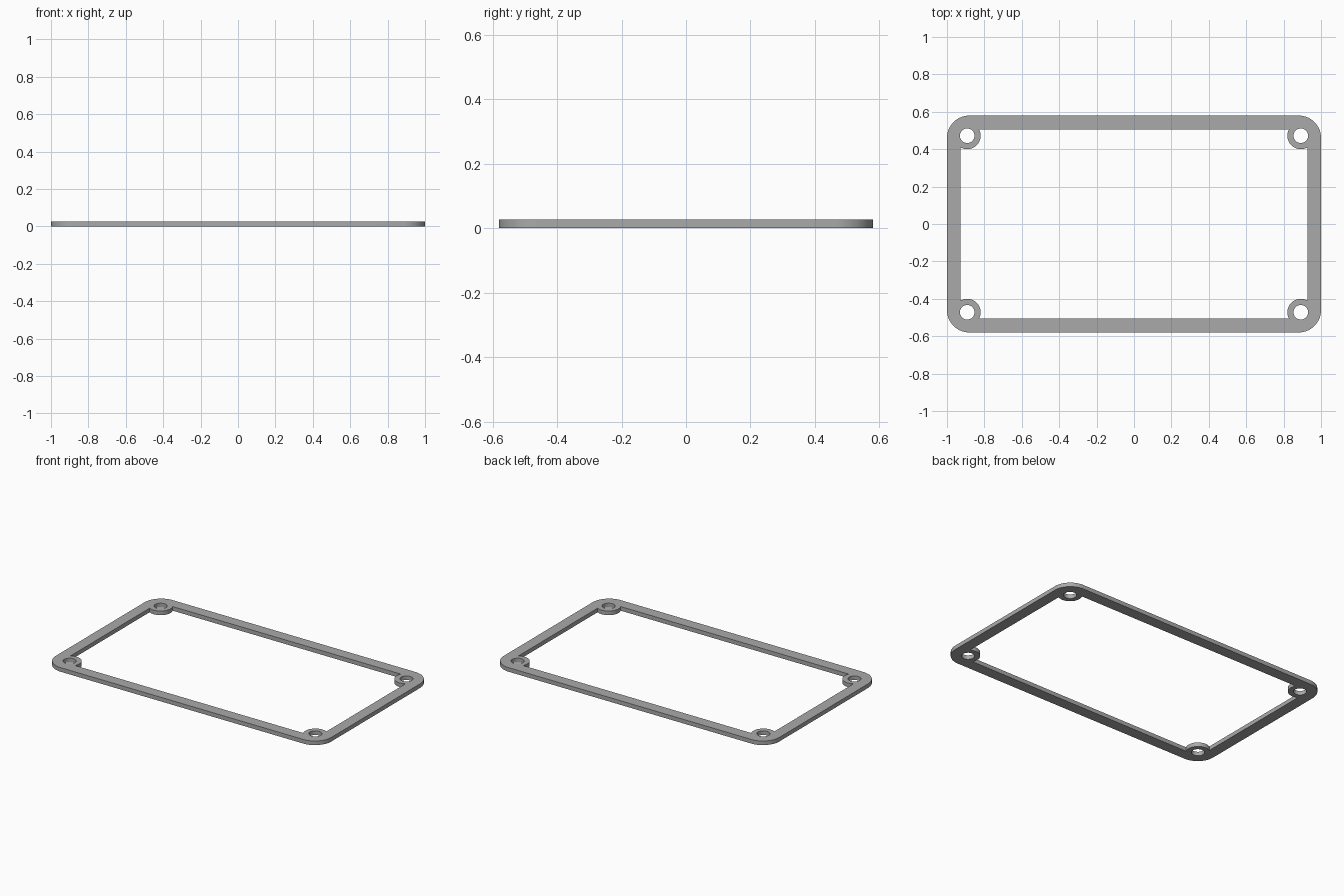
import bpy
from math import acos, asin, cos, sin, pi

cube = bpy.data.objects.get("Cube")
if cube:
    bpy.data.objects.remove(cube)

HX, HY = 1.0, 0.58            # outer half size
IX, IY = 0.928, 0.506         # inner half size
CX, CY = 0.892, 0.472         # screw hole centre
CORNER, BOSS, HOLE = 0.12, 0.072, 0.039
THICK = 0.027


def arc(cx, cy, r, a, b, n):
    return [(cx + r * cos(a + (b - a) * i / n), cy + r * sin(a + (b - a) * i / n))
            for i in range(n + 1)]


def four_corners(pts):
    """Repeat one corner's points round the whole loop by mirroring."""
    loop = []
    for sx, sy in ((1, 1), (-1, 1), (-1, -1), (1, -1)):
        run = pts if sx * sy > 0 else pts[::-1]
        loop += [(x * sx, y * sy) for x, y in run]
    return loop


# Outlines: rounded outside, inside with boss lobes, four screw holes
outer = four_corners(arc(HX - CORNER, HY - CORNER, CORNER, 0, pi / 2, 16))
inner = four_corners(arc(CX, CY, BOSS, 2 * pi - acos((IX - CX) / BOSS),
                         pi - asin((IY - CY) / BOSS), 24))
holes = [arc(CX * sx, CY * sy, HOLE, 0, 2 * pi, 32)[:-1]
         for sx in (1, -1) for sy in (1, -1)]

# Flat filled curve extruded to a plate
curve = bpy.data.curves.new("gasket_outline", "CURVE")
curve.dimensions = "2D"
curve.fill_mode = "BOTH"
curve.extrude = THICK / 2
for loop in [outer, inner] + holes:
    spline = curve.splines.new("POLY")
    spline.points.add(len(loop) - 1)
    for p, (x, y) in zip(spline.points, loop):
        p.co = (x, y, 0, 1)
    spline.use_cyclic_u = True

frame = bpy.data.objects.new("gasket_frame", curve)
bpy.context.collection.objects.link(frame)
frame.location.z = THICK / 2

bpy.ops.object.select_all(action="DESELECT")
frame.select_set(True)
bpy.context.view_layer.objects.active = frame
bpy.ops.object.convert(target="MESH")
frame = bpy.context.object

# Weld the caps to the walls, then smooth the rounded walls only
bpy.ops.object.mode_set(mode="EDIT")
bpy.ops.mesh.select_all(action="SELECT")
bpy.ops.mesh.remove_doubles(threshold=0.0001)
bpy.ops.mesh.normals_make_consistent(inside=False)
bpy.ops.object.mode_set(mode="OBJECT")
bpy.ops.object.shade_smooth_by_angle(angle=pi / 6)

# Plain grey material
grey = bpy.data.materials.new("plain_grey")
grey.use_nodes = True
colour = (0.4, 0.4, 0.4, 1)
grey.diffuse_color = colour
grey.node_tree.nodes["Principled BSDF"].inputs["Base Color"].default_value = colour
frame.data.materials.clear()
frame.data.materials.append(grey)
